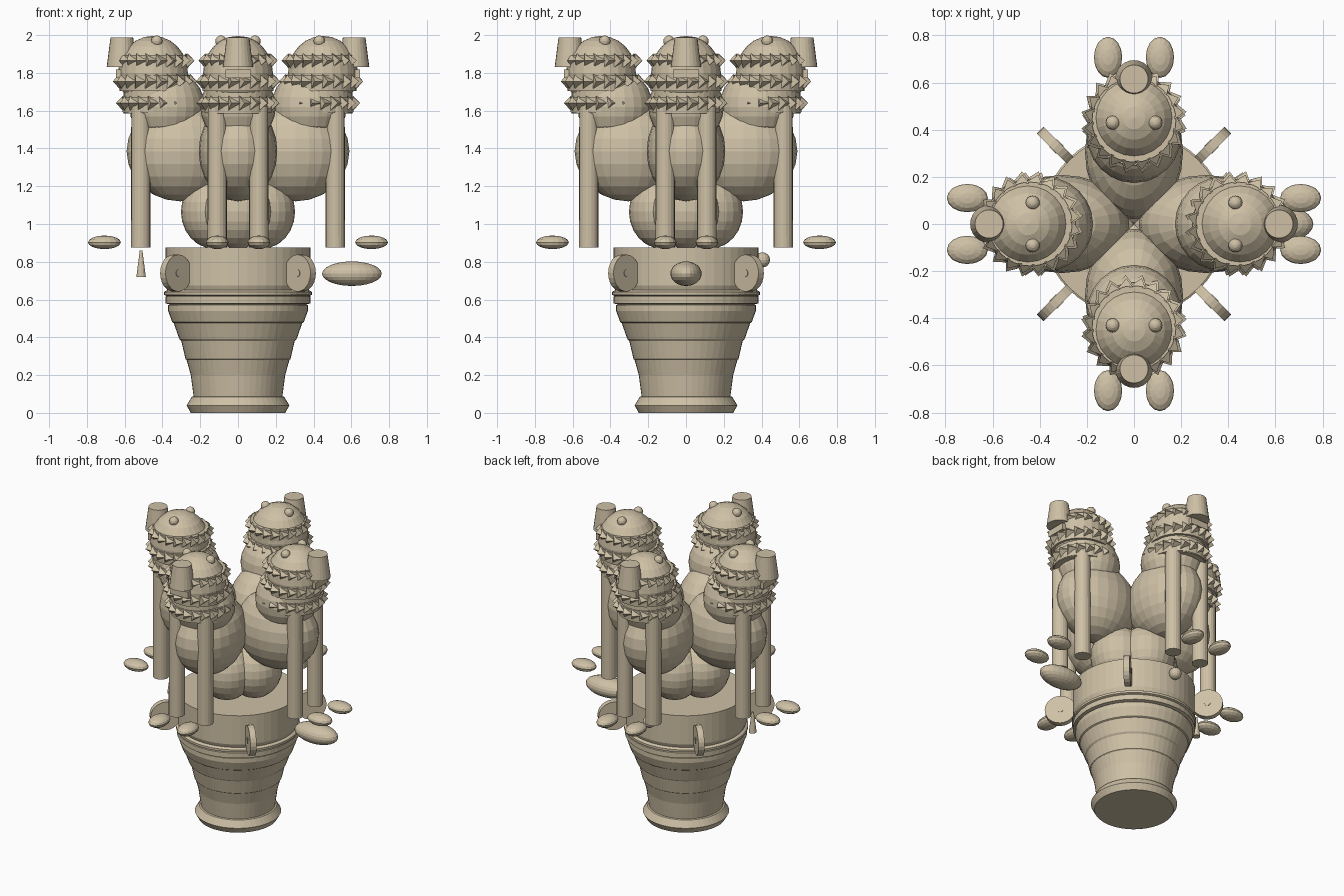
import bpy, bmesh
from math import pi, cos, sin, radians
from mathutils import Matrix, Vector

cube = bpy.data.objects.get("Cube")
if cube:
    bpy.data.objects.remove(cube)

TAN = (0.62, 0.53, 0.38, 1)
clay = bpy.data.materials.new("tan clay")
clay.use_nodes = True
clay.diffuse_color = TAN
clay.node_tree.nodes["Principled BSDF"].inputs["Base Color"].default_value = TAN


def finish(name, bm, turn=0.0):
    bmesh.ops.rotate(bm, verts=bm.verts, matrix=Matrix.Rotation(turn, 3, "Z"))
    mesh = bpy.data.meshes.new(name)
    bm.to_mesh(mesh)
    bm.free()
    mesh.materials.append(clay)
    obj = bpy.data.objects.new(name, mesh)
    bpy.context.collection.objects.link(obj)
    return obj


def ball(name, centre, size, turn=0.0, seg=24, rings=12):
    bm = bmesh.new()
    m = Matrix.Translation(centre) @ Matrix.Diagonal((*size, 1))
    bmesh.ops.create_uvsphere(bm, u_segments=seg, v_segments=rings, radius=1, matrix=m)
    return finish(name, bm, turn)


def add_cone(bm, centre, r1, r2, depth, seg=24, rot=Matrix()):
    bmesh.ops.create_cone(bm, cap_ends=True, segments=seg, radius1=r1, radius2=r2,
                          depth=depth, matrix=Matrix.Translation(centre) @ rot)


def cone(name, centre, r1, r2, depth, turn=0.0, seg=24, rot=Matrix()):
    bm = bmesh.new()
    add_cone(bm, centre, r1, r2, depth, seg, rot)
    return finish(name, bm, turn)


def lathe(name, profile, seg=48):
    bm = bmesh.new()
    rings = [[bm.verts.new((r * cos(2 * pi * i / seg), r * sin(2 * pi * i / seg), z))
              for i in range(seg)] for r, z in profile]
    for low, high in zip(rings, rings[1:]):
        for i in range(seg):
            j = (i + 1) % seg
            bm.faces.new((low[i], low[j], high[j], high[i]))
    bm.faces.new(rings[0][::-1])
    bm.faces.new(rings[-1])
    return finish(name, bm)


def collar(name, radial, z, radius, turn, spikes=20):
    # Band with a row of outward three-sided spikes
    bm = bmesh.new()
    add_cone(bm, (radial, 0, z), radius - 0.005, radius, 0.08, 32)
    for i in range(spikes):
        a = 2 * pi * (i + 0.5) / spikes
        out = Vector((cos(a), sin(a), 0))
        # One base corner points straight down
        axes = Matrix((Vector((0, 0, -1)), out.cross(Vector((0, 0, -1))), out)).transposed()
        add_cone(bm, Vector((radial, 0, z + 0.01)) + out * (radius + 0.014),
                 0.045, 0, 0.04, 3, axes.to_4x4())
    finish(name, bm, turn)


# Pot with foot, flared wall and stepped rim
lathe("pot", [(0.25, 0), (0.272, 0.04), (0.245, 0.085), (0.235, 0.088), (0.25, 0.2),
              (0.272, 0.28), (0.278, 0.285), (0.3, 0.38), (0.31, 0.39), (0.34, 0.475),
              (0.348, 0.48), (0.37, 0.54), (0.37, 0.57), (0.362, 0.575), (0.385, 0.58),
              (0.385, 0.615), (0.38, 0.62), (0.392, 0.625), (0.392, 0.64), (0.375, 0.65),
              (0.385, 0.675), (0.385, 0.875)])

# Upright round handles on the diagonals
for i in range(4):
    turn = radians(45 + 90 * i)
    flat = Matrix.Rotation(pi / 2, 4, "X")
    cone("handle_disc", (0.465, 0, 0.74), 0.098, 0.098, 0.04, turn, 24, flat)
    cone("handle_hub", (0.465, 0, 0.74), 0.02, 0.02, 0.046, turn, 16, flat)

# Four seated beasts facing outward; +x is outward before turning
for i in range(4):
    t = i * pi / 2
    ball("hips", (0.13, 0, 1.065), (0.172, 0.18, 0.195), t)
    ball("belly", (0.305, 0, 1.385), (0.285, 0.208, 0.265), t)
    ball("chest", (0.375, 0, 1.62), (0.2, 0.2, 0.2), t)
    cone("neck", (0.435, 0, 1.73), 0.172, 0.168, 0.29, t, 32)
    ball("head", (0.45, 0, 1.8), (0.185, 0.185, 0.196), t)
    collar("upper_mane", 0.44, 1.855, 0.178, t)
    collar("middle_mane", 0.44, 1.745, 0.192, t)
    collar("lower_mane", 0.427, 1.63, 0.188, t)
    cone("muzzle", (0.615, 0, 1.91), 0.08, 0.06, 0.155, t)
    bm = bmesh.new()
    bmesh.ops.create_cube(bm, size=1, matrix=Matrix.Translation((0.58, 0, 1.795))
                          @ Matrix.Diagonal((0.13, 0.135, 0.045, 1)))
    finish("jaw", bm, t)
    for side in (-1, 1):
        ball("eye", (0.43, side * 0.09, 1.968), (0.03, 0.03, 0.03), t, 16, 8)
        cone("cheek_tooth", (0.56, side * 0.06, 1.91), 0.022, 0, 0.05, t, 8)
        cone("front_leg", (0.515, side * 0.11, 1.25), 0.051, 0.05, 0.75, t, 20)
        ball("paw", (0.707, side * 0.11, 0.903), (0.087, 0.06, 0.036), t, 16, 8)

# Loose tail pieces around the pot
ball("side_tail", (0.603, 0, 0.737), (0.158, 0.083, 0.065))
ball("rear_pompon", (0, 0.405, 0.81), (0.04, 0.04, 0.04), 0, 16, 8)
cone("side_spike", (-0.513, 0, 0.79), 0.025, 0.007, 0.14, 0, 12)
